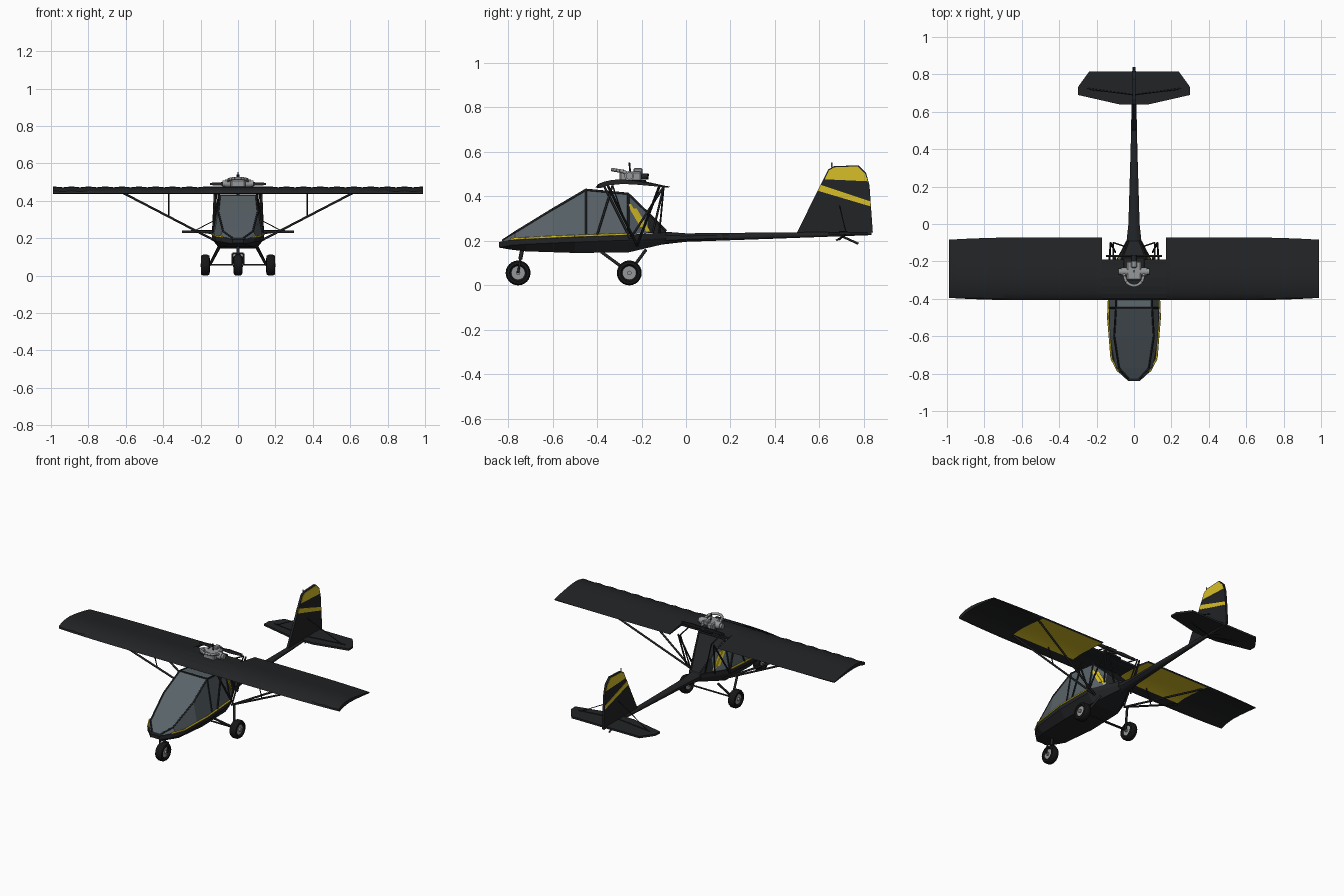
import bpy, bmesh, math
from mathutils import Vector

if "Cube" in bpy.data.objects:
    bpy.data.objects.remove(bpy.data.objects["Cube"])


def material(name, rgb):
    m = bpy.data.materials.new(name)
    m.diffuse_color = (*rgb, 1)
    m.use_nodes = True
    m.node_tree.nodes["Principled BSDF"].inputs["Base Color"].default_value = m.diffuse_color
    return m


BLACK = material("black fabric", (0.016, 0.017, 0.019))
RUBBER = material("rubber", (0.008, 0.008, 0.008))
GLASS = material("tinted glass", (0.10, 0.125, 0.14))
YELLOW = material("yellow", (0.68, 0.52, 0.02))
METAL = material("metal", (0.30, 0.31, 0.32))


def finish(name, bm, mats, smooth=0):
    bmesh.ops.recalc_face_normals(bm, faces=bm.faces)
    me = bpy.data.meshes.new(name)
    bm.to_mesh(me)
    bm.free()
    ob = bpy.data.objects.new(name, me)
    bpy.context.collection.objects.link(ob)
    for m in mats:
        me.materials.append(m)
    if smooth:
        bpy.context.view_layer.objects.active = ob
        ob.select_set(True)
        bpy.ops.object.shade_smooth_by_angle(angle=math.radians(smooth))
        ob.select_set(False)
    return ob


def loft(name, rings, mats, pick=lambda i, j: 0, smooth=0):
    """Skin closed rings of points and cap both ends."""
    bm = bmesh.new()
    vs = [[bm.verts.new(p) for p in r] for r in rings]
    n = len(rings[0])
    for i in range(len(vs) - 1):
        for j in range(n):
            k = (j + 1) % n
            f = bm.faces.new((vs[i][j], vs[i][k], vs[i + 1][k], vs[i + 1][j]))
            f.material_index = pick(i, j)
    bm.faces.new(vs[0])
    bm.faces.new(vs[-1])
    return finish(name, bm, mats, smooth)


def mirrored_ring(y, half):
    return [(x, y, z) for x, z in half] + [(-x, y, z) for x, z in reversed(half)]


def tube(name, pts, r, mat=BLACK, sides=8):
    """Round bars joined along a path."""
    bm = bmesh.new()
    for a, b in zip(pts, pts[1:]):
        a, b = Vector(a), Vector(b)
        d = b - a
        geo = bmesh.ops.create_cone(bm, cap_ends=True, segments=sides, radius1=r, radius2=r, depth=d.length)
        rot = Vector((0, 0, 1)).rotation_difference(d).to_matrix()
        bmesh.ops.rotate(bm, verts=geo["verts"], cent=(0, 0, 0), matrix=rot)
        bmesh.ops.translate(bm, verts=geo["verts"], vec=(a + b) / 2)
    return finish(name, bm, [mat], 50)


def box(name, loc, size, mat):
    bm = bmesh.new()
    bmesh.ops.create_cube(bm, size=1)
    bmesh.ops.scale(bm, verts=bm.verts, vec=size)
    bmesh.ops.bevel(bm, geom=bm.edges[:], offset=min(size) * 0.15, segments=1, affect='EDGES')
    bmesh.ops.translate(bm, verts=bm.verts, vec=loc)
    return finish(name, bm, [mat])


def fin_plate(name, pts, t, mat):
    return loft(name, [[(s * t / 2, y, z) for y, z in pts] for s in (-1, 1)], [mat])


# lower hull: y, rim half width, rim z, floor half width, floor z
HULL = [(-.84, .03, .195, .025, .174), (-.79, .085, .205, .06, .161), (-.72, .122, .21, .085, .153),
        (-.5, .14, .22, .1, .146), (-.26, .13, .228, .095, .148), (-.09, .042, .238, .03, .188)]
loft("hull", [mirrored_ring(y, [(wb, zb), (w, zt - .025), (w, zt)]) for y, w, zt, wb, zb in HULL], [BLACK])

# canopy: y, base half width, base z, top half width, top z
CAN = [(-.825, .045, .195, .03, .202), (-.77, .1, .205, .08, .238), (-.6, .13, .215, .106, .342),
       (-.45, .132, .222, .097, .43), (-.26, .125, .23, .09, .412), (-.17, .078, .235, .06, .325),
       (-.09, .036, .238, .03, .245)]
loft("canopy", [mirrored_ring(y, [(wb, zb), (wt, zt)]) for y, wb, zb, wt, zt in CAN], [GLASS, BLACK],
     lambda i, j: int(i == 5 or (i == 4 and j == 1) or j == 3))
for s, side in ((1, "right"), (-1, "left")):
    tube(f"canopy_top_frame_{side}", [(s * wt, y, zt) for y, wb, zb, wt, zt in CAN], .005)
    tube(f"hull_trim_{side}", [(s * (w - .001), y, z + .002) for y, w, z, *_ in HULL[1:5]], .005, YELLOW)
    for k in (3, 4):
        y, wb, zb, wt, zt = CAN[k]
        tube(f"door_post_{side}_{k}", [(s * wb, y, zb), (s * wt, y, zt)], .005)

    # slanted yellow stripes on the rear cabin sides
    for dy in (0, .026):
        ring = []
        for y, z in ((-.265, .365), (-.247, .365), (-.187, .262), (-.205, .262)):
            y += dy
            t = max(0, (y + .26) / .09)
            xb, zb, xt, zt = .125 - .047 * t, .23 + .005 * t, .09 - .03 * t, .412 - .087 * t
            ring.append((xb + (xt - xb) * (z - zb) / (zt - zb), y, z if not dy else z - .02))
        loft(f"cabin_stripe_{side}", [[(s * (x + o), y, z) for x, y, z in ring] for o in (-.004, .005)], [YELLOW])
for k in (3, 4):
    y, wb, zb, wt, zt = CAN[k]
    tube("canopy_bow", [(-wt, y, zt), (wt, y, zt)], .005)

# tail boom
BOOM = [(-.14, .045, .18, .245), (0, .03, .196, .234), (.4, .018, .21, .238), (.835, .009, .226, .241)]
loft("tail_boom", [mirrored_ring(y, [(w * .5, a), (w, a + (b - a) * .3), (w, a + (b - a) * .7), (w * .5, b)])
                   for y, w, a, b in BOOM], [BLACK], smooth=50)

# wing: cambered profile (fraction of chord, z), upper then lower surface
UPPER = [(0, .44), (.03, .454), (.1, .465), (.22, .474), (.36, .477), (.55, .47), (.78, .457), (1, .444)]
LOWER = [(.97, .439), (.78, .446), (.55, .453), (.36, .456), (.18, .45), (.06, .437)]


def wing_ring(x, sag, cut=1.0):
    inset = .012 * max(0, (abs(x) - .6) / .39) ** 2
    pts = []
    for i, (t, z) in enumerate(UPPER + LOWER):
        if t * .335 > cut:
            z = .4685 if i < 8 else .455
        if i < 8 and 0 < t < 1:
            z -= sag
        y = -.407 + min(t * .335, cut)
        pts.append((x, min(max(y, -.407 + inset), -.072 - inset) if cut == 1 else y, z))
    return pts


for s, side in ((1, "right"), (-1, "left")):
    xs = [.17 + .045 * i for i in range(18)] + [.99]
    loft(f"wing_{side}", [wing_ring(s * x, .005 * (i % 2)) for i, x in enumerate(xs)], [BLACK, YELLOW],
         lambda i, j: int(i < 10 and 8 <= j <= 11), smooth=25)
loft("wing_centre", [wing_ring(x, 0, .217) for x in (-.17, 0, .17)], [BLACK])

# struts, cabane tubes and main gear on each side
for s, side in ((1, "right"), (-1, "left")):
    root = (s * .11, -.22, .18)
    for y in (-.35, -.12):
        tube(f"wing_strut_{side}", [root, (s * .62, y, .445)], .006)
    tube(f"jury_strut_{side}", [(s * .37, -.285, .312), (s * .37, -.33, .45)], .003)
    tube(f"cabane_{side}", [(s * .1, -.37, .45), (s * .135, -.25, .21), (s * .125, -.1, .445),
                            (s * .1, -.15, .235)], .005)
    tube(f"cabane_front_{side}", [(s * .115, -.33, .45), (s * .135, -.4, .225)], .005)
    tube(f"rear_tube_{side}", [(s * .11, -.19, .465), (s * .11, -.1, .445), (s * .05, -.12, .235)], .004)
    tube(f"main_gear_leg_{side}", [(s * .1, -.38, .15), (s * .15, -.255, .058), (s * .1, -.18, .16)], .007)
tube("main_axle", [(-.175, -.255, .058), (.175, -.255, .058)], .005)


def wheel(name, x, y):
    # lathed tyre with a grey hub
    rings = []
    for i in range(24):
        a = math.tau * i / 24
        prof = [(-.015, .03), (-.024, .038), (-.022, .05), (-.012, .056), (.012, .056), (.022, .05),
                (.024, .038), (.015, .03)]
        rings.append([(x + w, y + r * math.cos(a), .056 + r * math.sin(a)) for w, r in prof])
    bm = bmesh.new()
    vs = [[bm.verts.new(p) for p in r] for r in rings]
    for i in range(24):
        for j in range(8):
            k, m = (i + 1) % 24, (j + 1) % 8
            bm.faces.new((vs[i][j], vs[i][m], vs[k][m], vs[k][j]))
    finish(name + "_tyre", bm, [RUBBER], 40)
    tube(name + "_hub", [(x - .016, y, .056), (x + .016, y, .056)], .032, METAL, 24)
    tube(name + "_cap", [(x - .026, y, .056), (x + .026, y, .056)], .01, METAL, 12)


wheel("nose_wheel", 0, -.755)
wheel("right_wheel", .175, -.255)
wheel("left_wheel", -.175, -.255)
tube("nose_fork", [(.029, -.755, .056), (.029, -.745, .118), (-.029, -.745, .118), (-.029, -.755, .056)], .005)
tube("nose_leg", [(0, -.745, .118), (0, -.735, .17)], .009)

# fin with yellow bands, tailplane and bracing
fin_plate("fin", [(.495, .23), (.64, .522), (.667, .536), (.775, .54), (.81, .505), (.825, .45), (.84, .238)],
          .014, BLACK)
fin_plate("fin_tip_band", [(.624, .477), (.643, .518), (.668, .531), (.772, .535), (.805, .503), (.818, .468)],
          .018, YELLOW)
fin_plate("fin_stripe", [(.594, .425), (.606, .452), (.829, .378), (.83, .355)], .018, YELLOW)
tube("fin_beacon", [(.0, .655, .53), (0, .655, .552)], .003, METAL)
half = [(.08, .64), (.3, .69), (.298, .735), (.24, .815)]
outline = half + [(-x, y) for x, y in reversed(half)]
loft("tailplane", [[(x, y, z) for x, y in outline] for z in (.228, .24)], [BLACK])
for s, side in ((1, "right"), (-1, "left")):
    tube(f"tail_brace_{side}", [(0, .69, .36), (s * .24, .72, .236)], .0025)
    tube(f"tail_lower_brace_{side}", [(0, .69, .205), (s * .2, .72, .232)], .0025)
    tube(f"elevator_hinge_{side}", [(0, .69, .241), (s * .25, .725, .241)], .003)
tube("tail_skid", [(0, .67, .235), (0, .775, .187)], .005)
tube("tail_skid_brace", [(0, .675, .202), (0, .72, .228)], .004)

# engine on top of the wing with pusher propeller
box("engine_block", (0, -.25, .49), (.08, .1, .045), METAL)
box("engine_mount", (0, -.25, .468), (.11, .14, .012), BLACK)
box("air_intake", (0, -.215, .512), (.03, .04, .03), METAL)
for s, side in ((1, "right"), (-1, "left")):
    tube(f"cylinder_{side}", [(s * .03, -.255, .492), (s * .07, -.255, .492)], .022, METAL, 16)
    tube(f"cylinder_head_{side}", [(s * .07, -.255, .492), (s * .082, -.255, .492)], .016, METAL, 16)
arc = [(.05 * math.cos(a), -.28 - .05 * math.sin(a), .512 + .008 * math.sin(a))
       for a in (math.pi * i / 10 for i in range(11))]
tube("exhaust", [(.055, -.255, .495)] + arc + [(-.055, -.255, .495)], .008, METAL, 10)
tube("spark_lead", [(0, -.25, .5), (0, -.255, .553)], .004, BLACK)
tube("propeller_shaft", [(0, -.21, .49), (0, -.168, .49)], .014, BLACK, 12)
for s, side in ((1, "right"), (-1, "left")):
    loft(f"propeller_blade_{side}", [[(s * x, -.172 + dy, .49 + dz * h) for dy, dz in
                                      ((-.005, -1), (.003, -1), (.005, 1), (-.003, 1))]
                                     for x, h in ((.005, .006), (.06, .011), (.15, .006))], [BLACK])
